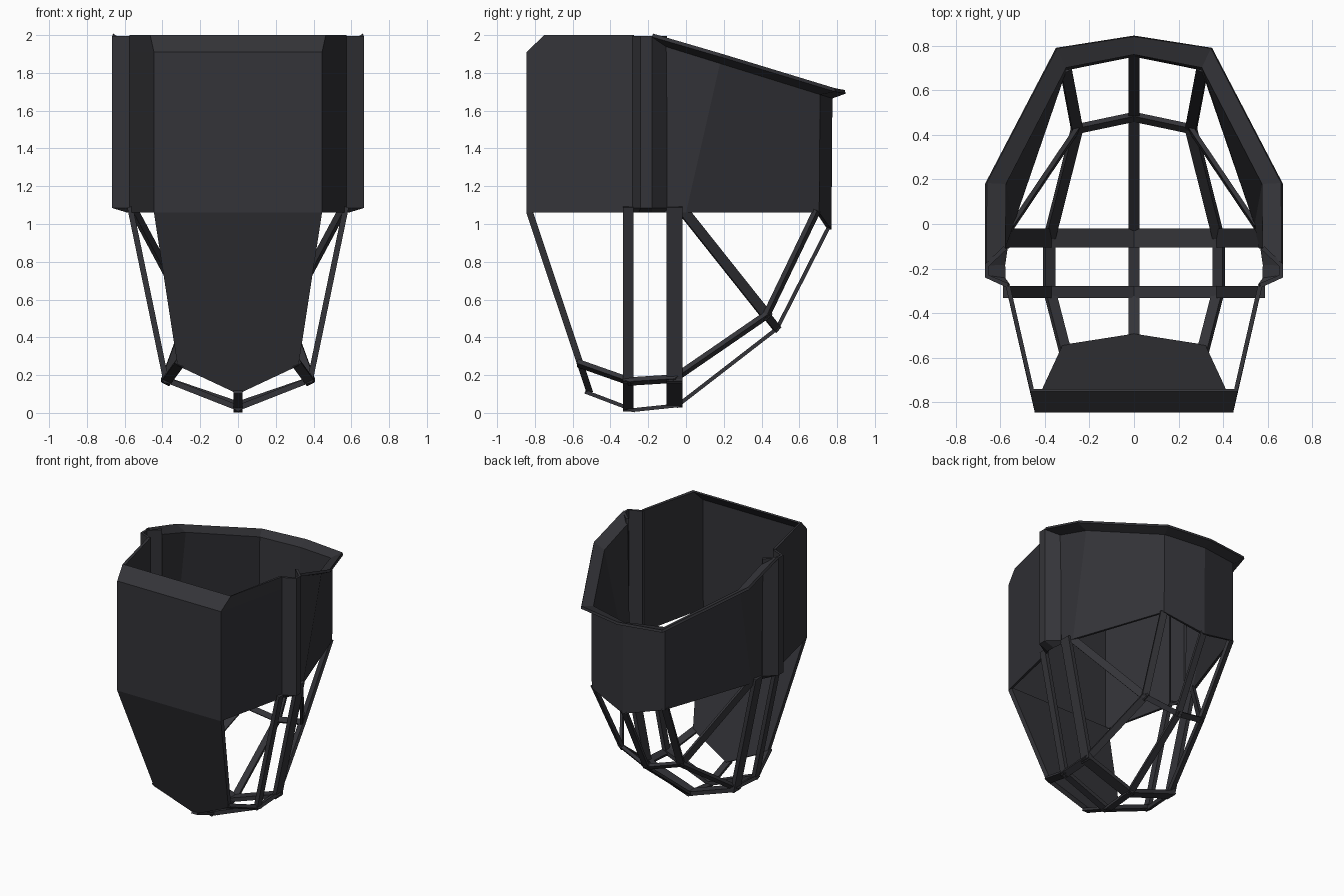
import bpy
from mathutils import Vector

if "Cube" in bpy.data.objects:
    bpy.data.objects.remove(bpy.data.objects["Cube"])

mat = bpy.data.materials.new("charcoal")
mat.diffuse_color = (0.034, 0.034, 0.040, 1)
mat.use_nodes = True
mat.node_tree.nodes["Principled BSDF"].inputs["Base Color"].default_value = mat.diffuse_color


def make(name, verts, faces, thick=0):
    me = bpy.data.meshes.new(name)
    me.from_pydata([tuple(v) for v in verts], [], faces)
    me.materials.append(mat)
    ob = bpy.data.objects.new(name, me)
    bpy.context.collection.objects.link(ob)
    if thick:
        m = ob.modifiers.new("thickness", 'SOLIDIFY')
        m.thickness = thick
        m.offset = -1
        m.use_even_offset = False
    return ob


def loft(name, rows, thick):
    # rows run counter-clockwise from above, bottom row first
    n = len(rows[0])
    faces = [(r * n + i, r * n + i + 1, (r + 1) * n + i + 1, (r + 1) * n + i)
             for r in range(len(rows) - 1) for i in range(n - 1)]
    return make(name, [p for r in rows for p in r], faces, thick)


def mirror_x(half):
    # half row from +x to the centre plane, completed on the other side
    return half + [(-x, y, z) for x, y, z in reversed(half) if x != 0]


def bar(name, a, b, w, t=0.025, side=None, ext=0.008):
    # flat strip whose outer face passes through a and b
    a, b = Vector(a), Vector(b)
    d = (b - a).normalized()
    n = (a + b) / 2 - Vector((0, -0.1, 0.95))
    if side:
        s = Vector(side)
        n -= s * n.dot(s)
    n = (n - d * n.dot(d)).normalized()
    s = d.cross(n).normalized()
    a, b = a - d * ext, b + d * ext
    vs = [p + s * (w / 2 * k) - n * h for p in (a, b)
          for k, h in ((-1, 0), (1, 0), (1, t), (-1, t))]
    make(name, vs, [(0, 1, 2, 3), (7, 6, 5, 4), (0, 4, 5, 1),
                    (1, 5, 6, 2), (2, 6, 7, 3), (3, 7, 4, 0)])


# Front shell: flat front, angled sides, folded chamfer on top
def front_row(z, xf, yf):
    return [(-0.575, -0.28, z), (-xf, yf, z), (xf, yf, z), (0.575, -0.28, z)]


loft("front_shell", [front_row(1.06, 0.445, -0.845), front_row(1.91, 0.445, -0.845),
                     front_row(2.0, 0.465, -0.75)], 0.02)

# Sloping lower front panel with pointed bottom
make("lower_front_panel",
     [(-0.445, -0.845, 1.06), (-0.32, -0.575, 0.25), (0, -0.525, 0.10),
      (0.32, -0.575, 0.25), (0.445, -0.845, 1.06)], [(0, 1, 2, 3, 4)], 0.035)

# Rear shell with outward flaring lip
loft("rear_shell", [mirror_x(r) for r in (
    [(0.58, -0.11, 1.06), (0.56, 0.0, 1.06), (0.315, 0.705, 1.06), (0, 0.77, 0.97)],
    [(0.59, -0.11, 1.94), (0.59, 0.18, 1.85), (0.315, 0.71, 1.685), (0, 0.775, 1.665)],
    [(0.668, -0.18, 1.99), (0.668, 0.18, 1.885), (0.35, 0.79, 1.70), (0, 0.845, 1.69)],
)], 0.02)

# Raised side pillars between both shells
plan = [(0.57, -0.285), (0.668, -0.24), (0.668, -0.18), (0.585, -0.10)]
foot = [(0.565, -0.285), (0.585, -0.25), (0.585, -0.18), (0.575, -0.10)]
for s, label in ((1, "right"), (-1, "left")):
    rows = [[(s * x, y, z) for x, y in p]
            for p, z in ((foot, 1.06), (plan, 1.085), (plan, 1.995))]
    if s < 0:
        rows = [r[::-1] for r in rows]
    loft(label + "_pillar", rows, 0.02)

# Centre keel running under the frame
keel = [(0, 0.765, 0.98), (0, 0.49, 0.44), (0, -0.04, 0.03),
        (0, -0.28, 0.005), (0, -0.53, 0.10)]
for a, b in zip(keel, keel[1:]):
    bar("keel", a, b, 0.05, 0.02)

# Side frame: hoops, long rails and braces
rail = [(0.31, 0.70, 1.06), (0.26, 0.435, 0.51), (0.385, -0.06, 0.17),
        (0.385, -0.30, 0.155), (0.315, -0.57, 0.25)]
for s in (1, -1):
    def m(p):
        return (s * p[0], p[1], p[2])
    for a, b in zip(rail, rail[1:]):
        bar("side_rail", m(a), m(b), 0.05)
    for y, w, knee, base in ((-0.062, 0.085, 0.395, 0.03), (-0.305, 0.055, 0.395, 0.01)):
        k = (s * knee, y, 0.165)
        bar("hoop_leg", (s * 0.585, y, 1.08), k, w, 0.03, (0, 1, 0))
        bar("hoop_base", k, (0, y, base), w, 0.03, (0, 1, 0))
    bar("rear_cross_bar", m(rail[1]), keel[1], 0.04)
    bar("diagonal_brace", m((0.56, -0.01, 1.07)), m(rail[1]), 0.055, 0.02)
